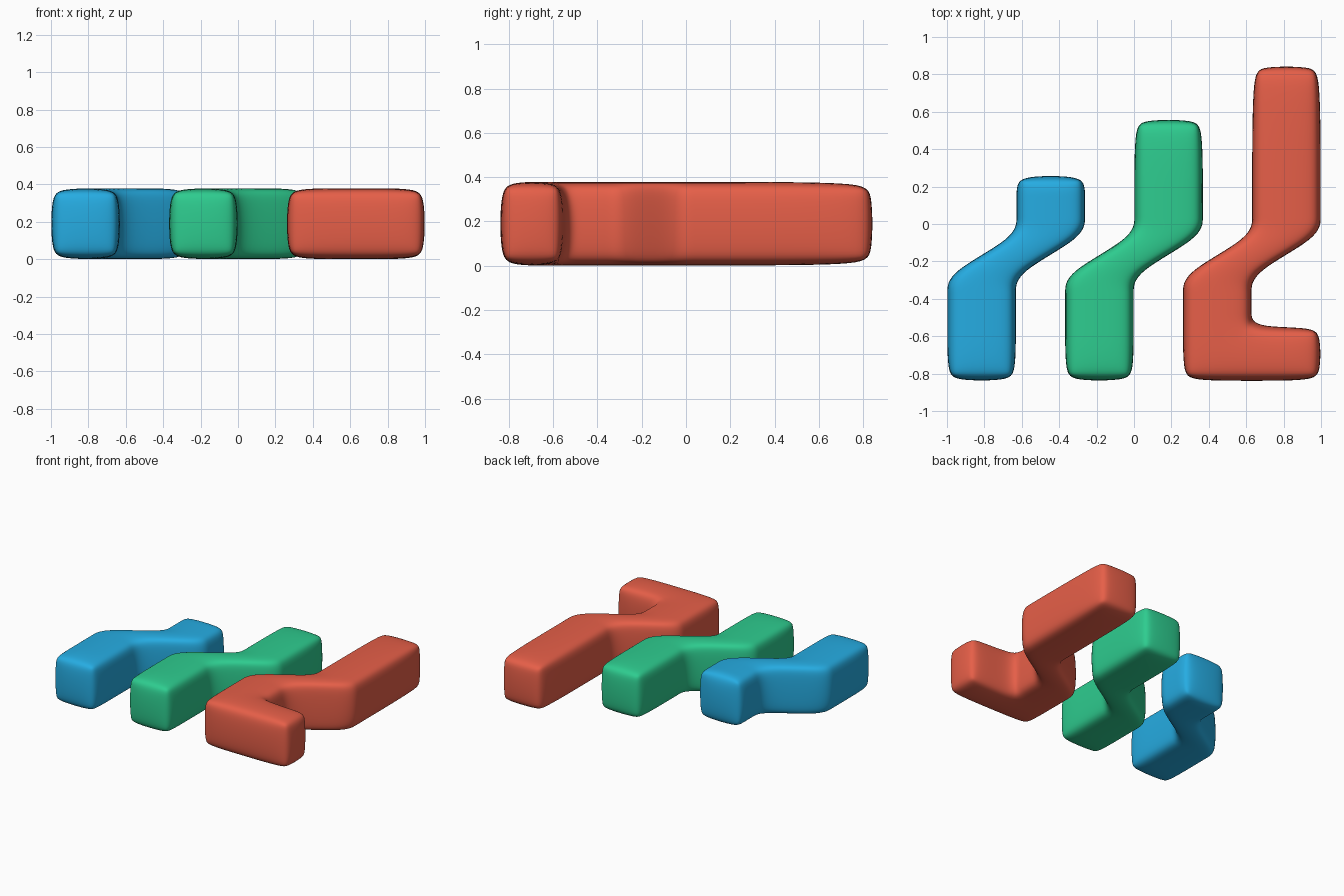
import bpy
import bmesh
import math

cube = bpy.data.objects.get("Cube")
if cube:
    bpy.data.objects.remove(cube, do_unlink=True)

WIDTH = 0.37
HEIGHT = 0.38
FRONT = -0.84
FOOT_BACK = -0.55
# Rows of the cage: straight front limb, sideways bend, straight back limb
FRONT_ROWS = [FRONT, FOOT_BACK, -0.47, -0.37, -0.26]
BACK_ROWS = [-0.07, 0.04, 0.14]


def make_material(name, rgb):
    mat = bpy.data.materials.new(name)
    mat.use_nodes = True
    color = (*rgb, 1.0)
    mat.diffuse_color = color
    mat.node_tree.nodes["Principled BSDF"].inputs["Base Color"].default_value = color
    return mat


def make_block(name, left, back, material, foot=False):
    """Stepped bar shifted by one width at the bend, optionally with a side foot."""
    bm = bmesh.new()
    rows = [(left, y) for y in FRONT_ROWS]
    rows += [(left + WIDTH, y) for y in BACK_ROWS + [back]]
    pairs = [(bm.verts.new((x, y, 0)), bm.verts.new((x + WIDTH, y, 0))) for x, y in rows]
    for (a, b), (d, c) in zip(pairs, pairs[1:]):
        bm.faces.new((a, b, c, d))

    # Foot reaching sideways from the front end
    if foot:
        near = bm.verts.new((left + 2 * WIDTH, FRONT, 0))
        far = bm.verts.new((left + 2 * WIDTH, FOOT_BACK, 0))
        bm.faces.new((pairs[0][1], near, far, pairs[1][1]))

    # Raise the plan into a solid
    bottom = bm.faces[:]
    result = bmesh.ops.extrude_face_region(bm, geom=bottom, use_keep_orig=True)
    top = [v for v in result["geom"] if isinstance(v, bmesh.types.BMVert)]
    bmesh.ops.translate(bm, verts=top, vec=(0, 0, HEIGHT))
    bmesh.ops.recalc_face_normals(bm, faces=bm.faces[:])

    mesh = bpy.data.meshes.new(name)
    bm.to_mesh(mesh)
    bm.free()
    mesh.materials.append(material)
    obj = bpy.data.objects.new(name, mesh)
    bpy.context.collection.objects.link(obj)
    for poly in mesh.polygons:
        poly.use_smooth = True

    # Chamfer only the square edges, then soften everything
    bevel = obj.modifiers.new("Edge bevel", 'BEVEL')
    bevel.width = 0.045
    bevel.segments = 1
    bevel.limit_method = 'ANGLE'
    bevel.angle_limit = math.radians(80)
    soften = obj.modifiers.new("Soften", 'SUBSURF')
    soften.levels = soften.render_levels = 3
    return obj


blue = make_material("blue", (0.019, 0.413, 0.76))
green = make_material("green", (0.027, 0.604, 0.275))
red = make_material("red", (0.79, 0.114, 0.065))

make_block("short_block", -1.0, 0.26, blue)
make_block("medium_block", -0.37, 0.56, green)
make_block("long_footed_block", 0.26, 0.845, red, foot=True)
